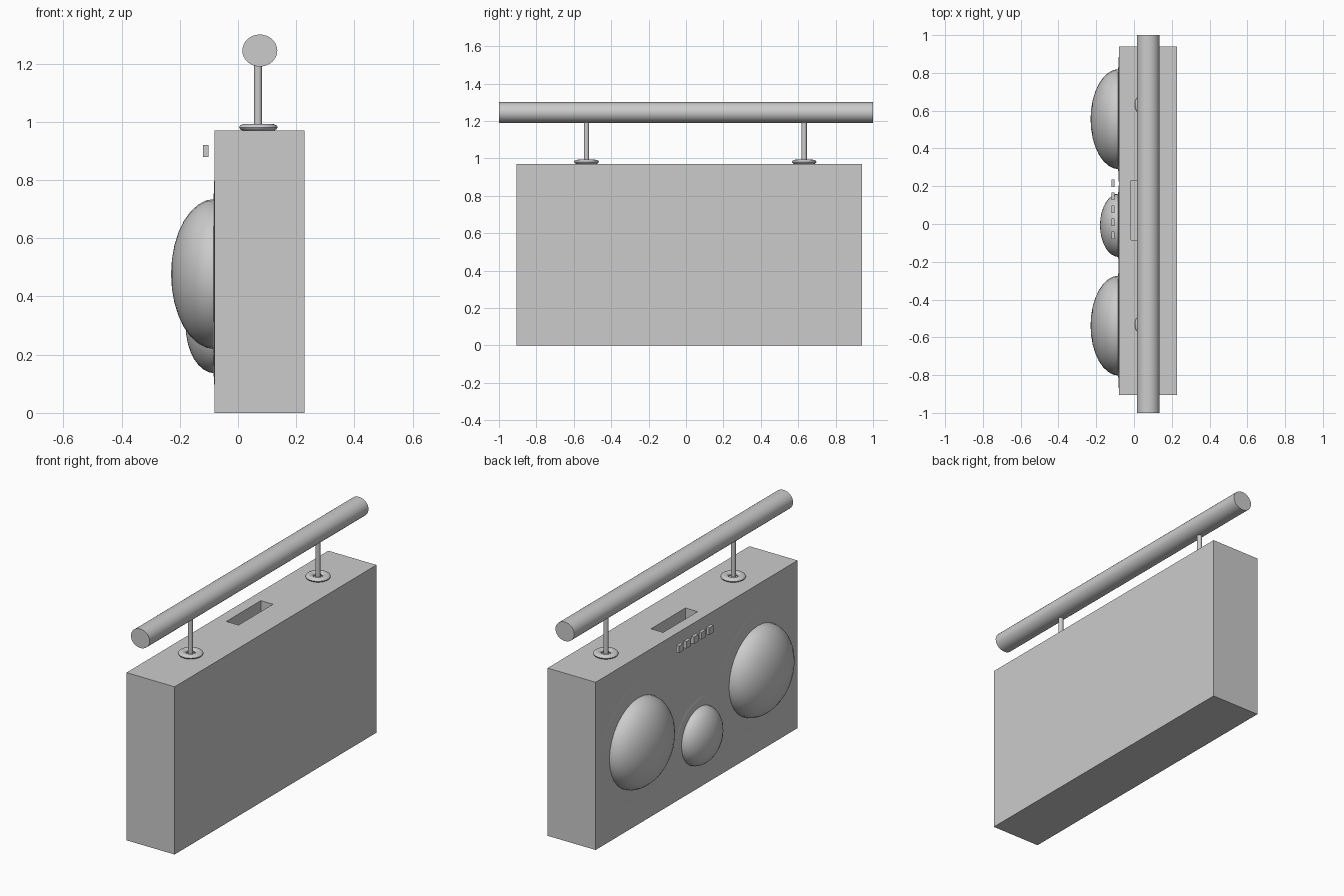
import bpy
from math import pi, radians

if "Cube" in bpy.data.objects:
    bpy.data.objects.remove(bpy.data.objects["Cube"])


def finish(name, scale=None, smooth=True):
    ob = bpy.context.object
    ob.name = name
    if scale:
        ob.scale = scale
    bpy.ops.object.transform_apply(location=False, rotation=True, scale=True)
    if smooth:
        bpy.ops.object.shade_smooth_by_angle(angle=radians(40))
    return ob


def box(name, lo, hi):
    bpy.ops.mesh.primitive_cube_add(size=1, location=[(a + b) / 2 for a, b in zip(lo, hi)])
    return finish(name, [b - a for a, b in zip(lo, hi)], False)


def ellipsoid(name, loc, radii):
    # poles point out of the speaker face
    bpy.ops.mesh.primitive_uv_sphere_add(segments=32, ring_count=16, radius=1,
                                         location=loc, rotation=(0, pi / 2, 0))
    rx, ry, rz = radii
    return finish(name, (rz, ry, rx))


# Cabinet with a slot sunk into the top
body = box("cabinet", (-0.08, -0.905, 0), (0.228, 0.94, 0.97))
cutter = box("slot_cutter", (-0.015, -0.085, 0.87), (0.063, 0.23, 1.05))
cutter.hide_render = True
cutter.hide_viewport = True
mod = body.modifiers.new("slot", 'BOOLEAN')
mod.operation = 'DIFFERENCE'
mod.object = cutter
mod.solver = 'EXACT'

# Speakers: thin surround and bulging dome
for side, y, z, r_rim, dome in (
        ("left", 0.555, 0.477, 0.333, (0.15, 0.265, 0.258)),
        ("right", -0.538, 0.477, 0.333, (0.15, 0.265, 0.258)),
        ("middle", -0.007, 0.302, 0.213, (0.10, 0.168, 0.166))):
    ellipsoid(side + "_speaker_rim", (-0.08, y, z), (0.006, r_rim, r_rim))
    ellipsoid(side + "_speaker_dome", (-0.08, y, z), dome)

# Row of buttons standing off the speaker face
for i in range(5):
    y = -0.06 + i * 0.069
    box(f"button_{i + 1}", (-0.12, y - 0.02, 0.88), (-0.102, y + 0.02, 0.921))

# Handle bar
bpy.ops.mesh.primitive_cylinder_add(vertices=32, radius=1, depth=2,
                                    location=(0.075, 0, 1.245), rotation=(pi / 2, 0, 0))
finish("handle_bar", (0.06, 0.055, 1))

# Handle posts with flattened collars
for side, y in (("right", -0.532), ("left", 0.632)):
    bpy.ops.mesh.primitive_cylinder_add(vertices=32, radius=0.0137, depth=0.28,
                                        location=(0.069, y, 1.08))
    finish(side + "_handle_post")
    bpy.ops.mesh.primitive_torus_add(major_segments=48, minor_segments=12,
                                     major_radius=0.045, minor_radius=0.021,
                                     location=(0.07, y, 0.981))
    finish(side + "_post_collar", (1, 1, 0.57))
